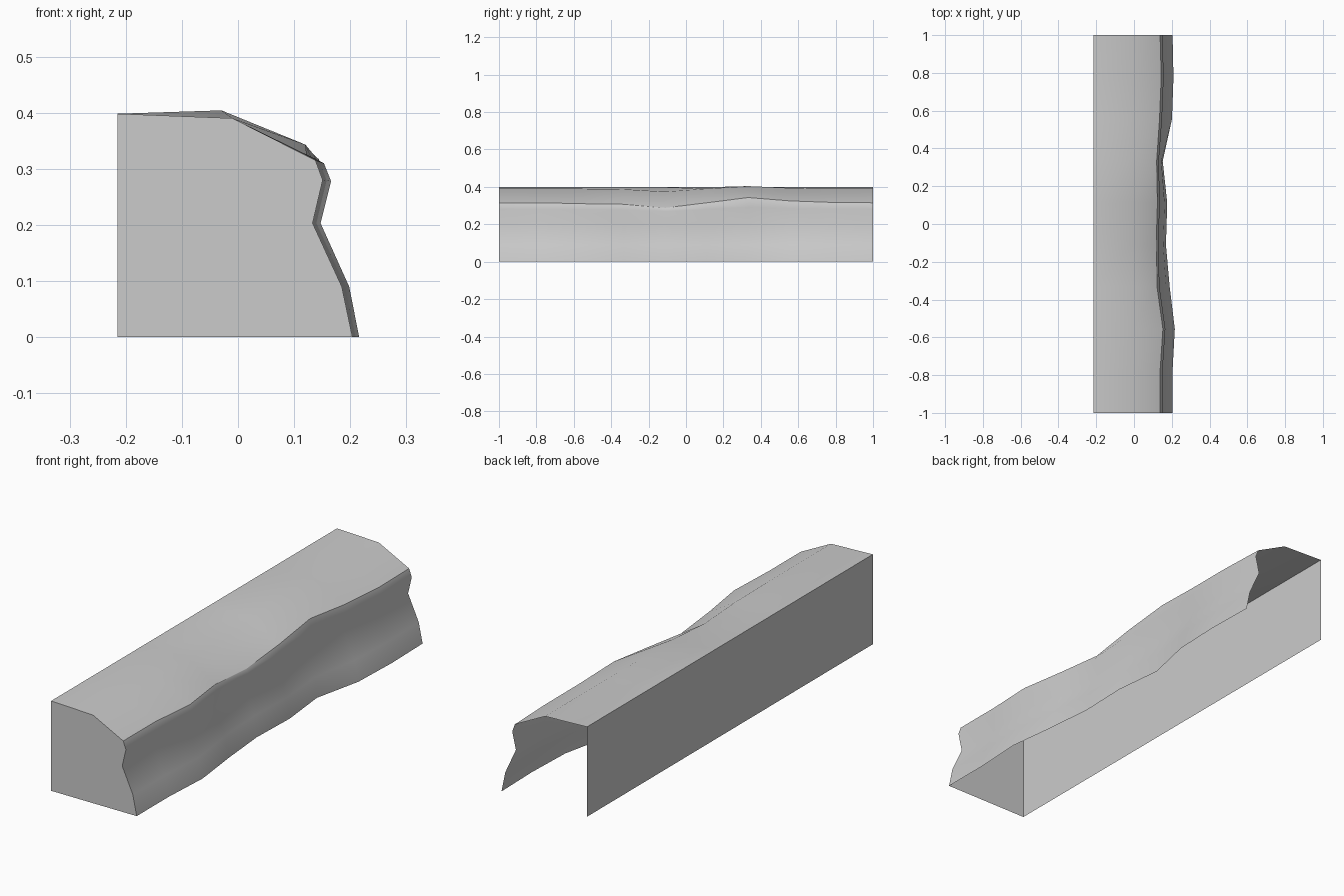
import bpy
import bmesh

cube = bpy.data.objects.get("Cube")
if cube:
    bpy.data.objects.remove(cube, do_unlink=True)

stone = bpy.data.materials.new("stone_grey")
stone.use_nodes = True
grey = (0.6, 0.6, 0.6, 1)
stone.diffuse_color = grey
stone.node_tree.nodes["Principled BSDF"].inputs["Base Color"].default_value = grey

# Cross-section: x, z, ridge influence sideways, ridge influence upward
PROFILE = [
    (-0.215, 0.0, 0, 0),
    (-0.215, 0.398, 0, 0),
    (-0.01, 0.39, 0, 0),
    (0.138, 0.315, 1, 1),
    (0.151, 0.28, 0.95, 0.4),
    (0.133, 0.203, 0.7, 0),
    (0.185, 0.09, 0.35, 0),
    (0.204, 0.0, 0, 0),
]
LEFT_TOP, CREASE, RIDGE = 1, 2, 3

# Wear along the length: ridge sideways, ridge upward, foot sideways, crease upward
WEAR = [
    (0, 0, 0, 0),
    (0, 0, 0, 0),
    (0.015, -0.005, 0.012, 0),
    (-0.016, -0.008, -0.015, -0.003),
    (-0.021, -0.027, -0.035, -0.016),
    (-0.014, 0, -0.028, 0),
    (-0.018, 0.028, -0.052, 0.014),
    (-0.003, 0.01, -0.003, 0.004),
    (0.006, 0.002, 0.005, 0),
    (0, 0, 0, 0),
]

bm = bmesh.new()
rings = []
for i, (ridge_x, ridge_z, foot_x, crease_z) in enumerate(WEAR):
    y = -1 + 2 * i / (len(WEAR) - 1)
    ring = []
    for j, (x, z, side, up) in enumerate(PROFILE):
        if j >= RIDGE:
            x += side * ridge_x + (1 - side) * foot_x
            z += up * ridge_z
        elif j == CREASE:
            x -= max(crease_z, 0) * 1.4
            z += crease_z
        ring.append(bm.verts.new((x, y, z)))
    rings.append(ring)

# Left wall, top and worn right side; the underside and back end stay open
for a, b in zip(rings, rings[1:]):
    for j in range(len(PROFILE) - 1):
        face = bm.faces.new((a[j], b[j], b[j + 1], a[j + 1]))
        face.smooth = j >= LEFT_TOP
    for j in (LEFT_TOP, RIDGE):
        bm.edges.get((a[j], b[j])).smooth = False

# Front end cap
cap = bm.faces.new(rings[0])
for edge in cap.edges:
    edge.smooth = False

mesh = bpy.data.meshes.new("worn_ledge")
bm.to_mesh(mesh)
bm.free()
mesh.materials.append(stone)
ledge = bpy.data.objects.new("worn_ledge", mesh)
bpy.context.collection.objects.link(ledge)
